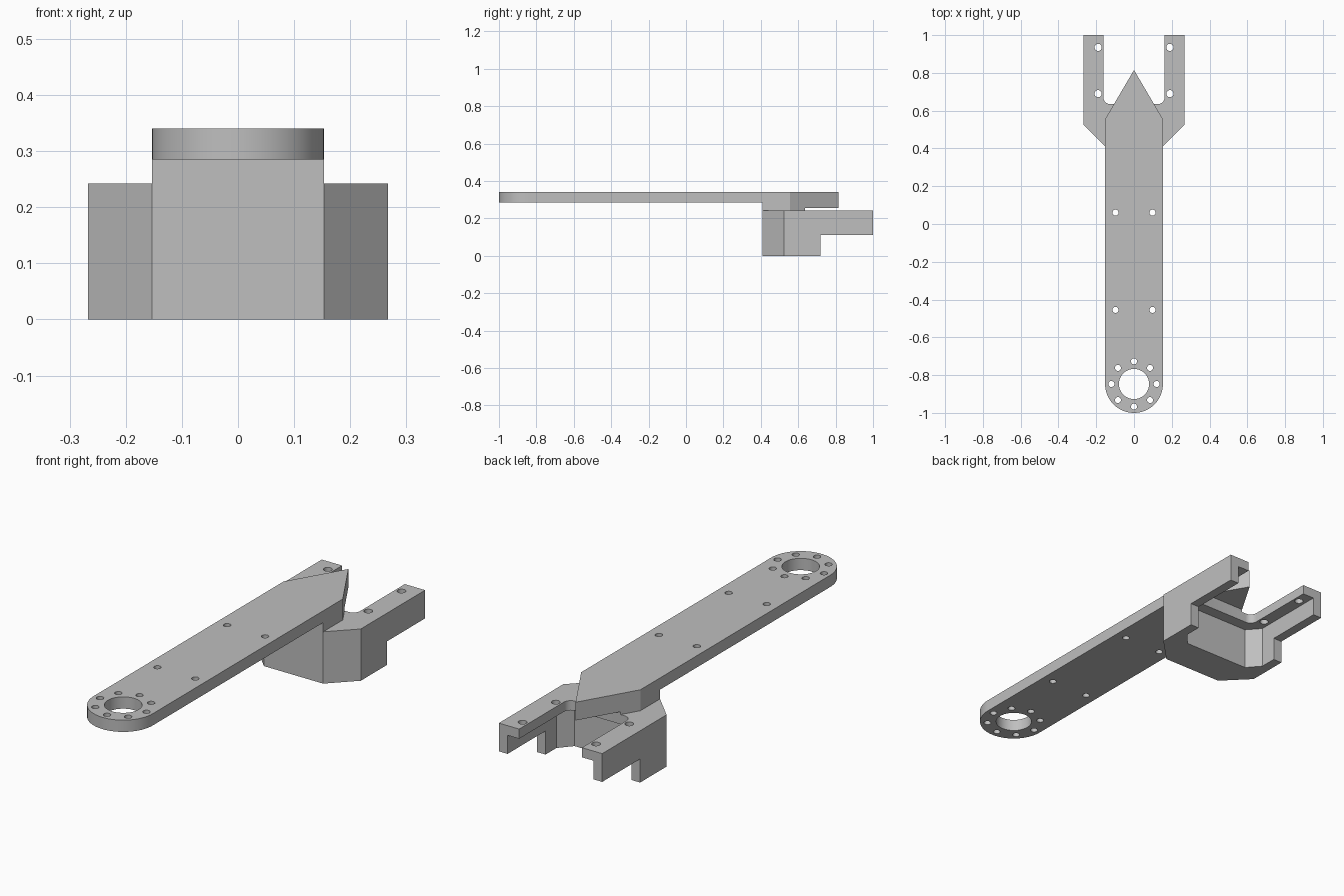
import bpy, bmesh, math

cube = bpy.data.objects.get("Cube")
if cube:
    bpy.data.objects.remove(cube, do_unlink=True)

grey = bpy.data.materials.new("machined_grey")
grey.use_nodes = True
grey.diffuse_color = (0.52, 0.52, 0.52, 1)
grey.node_tree.nodes["Principled BSDF"].inputs["Base Color"].default_value = (0.52, 0.52, 0.52, 1)


def prisms(name, outlines, z0, z1):
    """Extrude one or more counter-clockwise outlines between two heights."""
    bm = bmesh.new()
    for pts in outlines:
        face = bm.faces.new([bm.verts.new((x, y, z0)) for x, y in pts])
        top = bmesh.ops.extrude_face_region(bm, geom=[face])["geom"]
        verts = [v for v in top if isinstance(v, bmesh.types.BMVert)]
        bmesh.ops.translate(bm, verts=verts, vec=(0, 0, z1 - z0))
    bmesh.ops.recalc_face_normals(bm, faces=bm.faces)
    mesh = bpy.data.meshes.new(name)
    bm.to_mesh(mesh)
    bm.free()
    mesh.materials.append(grey)
    obj = bpy.data.objects.new(name, mesh)
    bpy.context.collection.objects.link(obj)
    return obj


def arc(cx, cy, r, a0, a1, n):
    angles = [math.radians(a0 + (a1 - a0) * i / n) for i in range(n + 1)]
    return [(cx + r * math.cos(a), cy + r * math.sin(a)) for a in angles]


def circle(cx, cy, r, n=24):
    return arc(cx, cy, r, 0, 360, n)[:-1]


def mirrored(half):
    """Close a right-hand half outline with its reflection."""
    return half + [(-x, y) for x, y in reversed(half)]


def cut(obj, cutter):
    cutter.hide_render = True
    mod = obj.modifiers.new("cut", "BOOLEAN")
    mod.operation = "DIFFERENCE"
    mod.solver = "EXACT"
    mod.object = cutter
    bpy.context.view_layer.objects.active = obj
    bpy.ops.object.modifier_apply(modifier=mod.name)
    bpy.data.objects.remove(cutter, do_unlink=True)


def smooth(obj):
    bpy.ops.object.select_all(action="DESELECT")
    obj.select_set(True)
    bpy.context.view_layer.objects.active = obj
    bpy.ops.object.shade_smooth_by_angle(angle=math.radians(30))


HALF = 0.153       # half width of the arm
HUB = -0.847       # centre of the rounded end
FRONT = 0.41       # front face of the fork
SHOULDER, TIP = 0.555, 0.815
SLOT = 0.635       # bottom of the fork slot
FORK_TOP = 0.242

# Long arm plate with a rounded hub and a pointed end
arm = prisms("arm_plate", [arc(0, HUB, HALF, 180, 360, 48)
             + [(HALF, SHOULDER), (0, TIP), (-HALF, SHOULDER)]], 0.285, 0.34)
holes = [circle(0, HUB, 0.08, 48)]
holes += [circle(x, y, 0.016) for x, y in arc(0, HUB, 0.12, 0, 315, 7)]
holes += [circle(x, y, 0.016) for x in (-0.098, 0.098) for y in (0.06, -0.455)]
cut(arm, prisms("arm_drill", holes, 0.2, 0.4))
smooth(arm)

# Thickened pointed head and the neck that seats it on the fork
prisms("pointed_head", [[(-HALF, FRONT), (HALF, FRONT), (HALF, SHOULDER),
                         (0, TIP), (-HALF, SHOULDER)]], 0.255, 0.285)
neck_x = HALF * (TIP - SLOT) / (TIP - SHOULDER)
prisms("neck", [mirrored([(HALF, FRONT), (HALF, SHOULDER), (neck_x, SLOT)])],
       FORK_TOP, 0.255)

# Two-pronged fork with a filleted slot
fork_half = [(HALF, FRONT), (0.267, 0.525), (0.267, 1), (0.162, 1)]
fork_half += arc(0.127, SLOT + 0.035, 0.035, 0, -90, 8)
fork = prisms("fork", [mirrored(fork_half)], 0, FORK_TOP)

# Hollow underside, raised prong ends and bolt holes
cut(fork, prisms("pocket", [mirrored([(0.17, 0.58), (0.222, 0.64), (0.222, 1.1)])],
                 -0.1, 0.197))
cut(fork, prisms("prong_step", [mirrored([(0.4, 0.72), (0.4, 1.1)])], -0.1, 0.11))
bolts = [circle(x, y, 0.019) for x in (-0.19, 0.19) for y in (0.69, 0.935)]
cut(fork, prisms("fork_drill", bolts, 0.15, 0.3))
smooth(fork)
